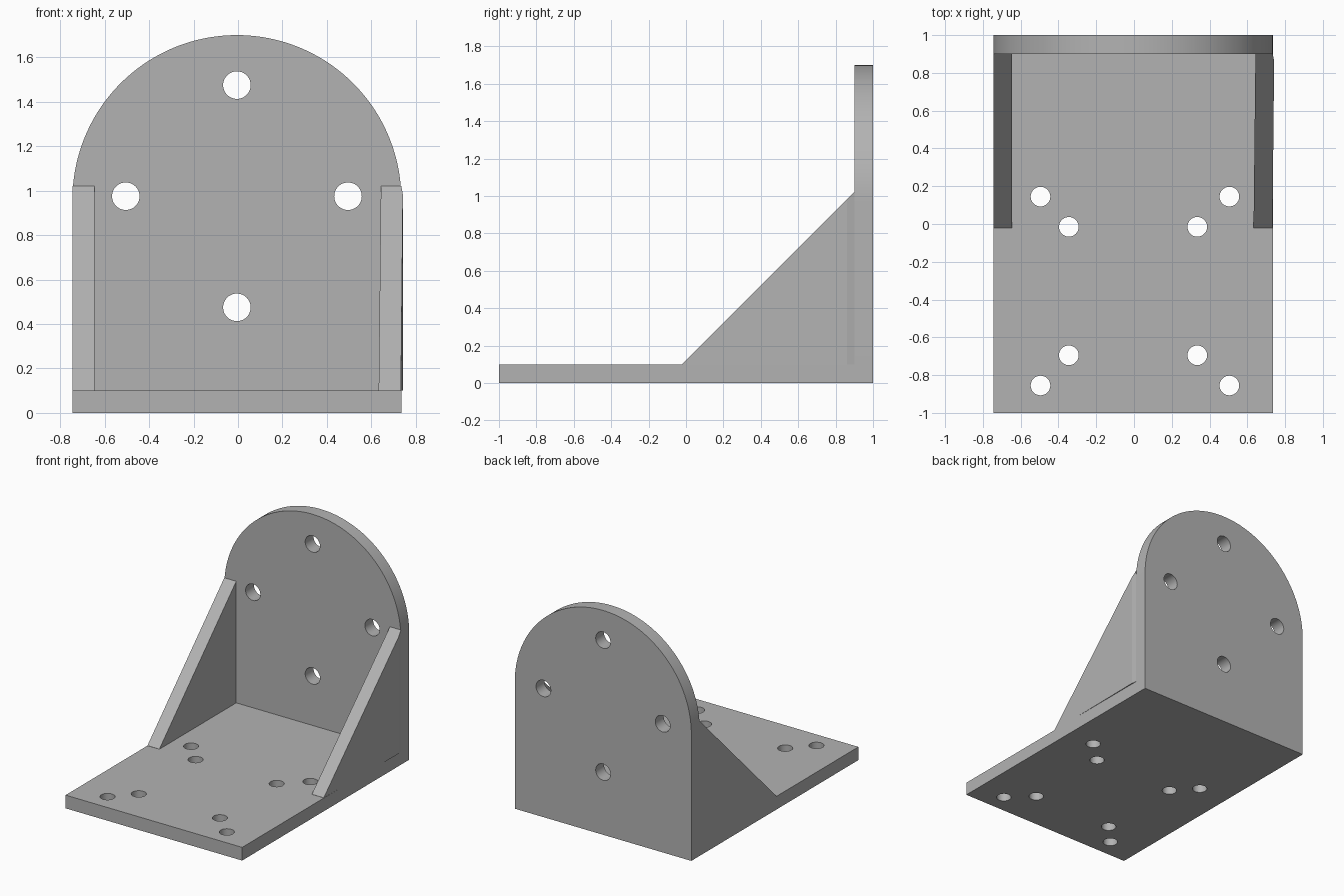
import bpy, bmesh, math
from mathutils import Matrix, Vector

cube = bpy.data.objects.get("Cube")
if cube:
    bpy.data.objects.remove(cube, do_unlink=True)

GREY = (0.45, 0.45, 0.45, 1)
mat = bpy.data.materials.new("plain grey")
mat.use_nodes = True
mat.diffuse_color = GREY
mat.node_tree.nodes["Principled BSDF"].inputs["Base Color"].default_value = GREY

CX, HALF, THICK = -0.005, 0.74, 0.1


def finish(name, bm):
    bmesh.ops.recalc_face_normals(bm, faces=bm.faces)
    mesh = bpy.data.meshes.new(name)
    bm.to_mesh(mesh)
    bm.free()
    mesh.materials.append(mat)
    obj = bpy.data.objects.new(name, mesh)
    bpy.context.collection.objects.link(obj)
    return obj


def prism(points, direction):
    """Extrude a closed outline along a direction."""
    bm = bmesh.new()
    face = bm.faces.new([bm.verts.new(p) for p in points])
    new = bmesh.ops.extrude_face_region(bm, geom=[face])["geom"]
    verts = [v for v in new if isinstance(v, bmesh.types.BMVert)]
    bmesh.ops.translate(bm, verts=verts, vec=direction)
    return bm


def drill(obj, centres, radius, rotation):
    """Cut round through-holes, then shade the result."""
    bm = bmesh.new()
    for c in centres:
        bmesh.ops.create_cone(bm, cap_ends=True, segments=48, radius1=radius,
                              radius2=radius, depth=0.4,
                              matrix=Matrix.Translation(c) @ rotation)
    cutter = finish("hole_cutter", bm)
    cutter.hide_render = True
    mod = obj.modifiers.new("holes", 'BOOLEAN')
    mod.operation, mod.object, mod.solver = 'DIFFERENCE', cutter, 'EXACT'
    bpy.ops.object.select_all(action='DESELECT')
    bpy.context.view_layer.objects.active = obj
    obj.select_set(True)
    bpy.ops.object.modifier_apply(modifier=mod.name)
    bpy.data.objects.remove(cutter, do_unlink=True)
    bpy.ops.object.shade_smooth_by_angle(angle=math.radians(30))


# Base plate with four outer and four inner bolt holes
L, R = CX - HALF, CX + HALF
base = finish("base_plate", prism(
    [(L, -1, 0), (R, -1, 0), (R, 0.9, 0), (L, 0.9, 0)], (0, 0, THICK)))
outer = [(x, y, 0.05) for x in (-0.495, 0.505) for y in (-0.855, 0.145)]
inner = [(x, y, 0.05) for x in (-0.345, 0.335) for y in (-0.695, -0.015)]
drill(base, outer + inner, 0.052, Matrix())

# Upright plate with a round top and four holes in a diamond
arc_z, steps = 0.96, 96
outline = [(L, 0.9, 0), (R, 0.9, 0)]
for i in range(steps + 1):
    a = math.pi * i / steps
    outline.append((CX + HALF * math.cos(a), 0.9, arc_z + HALF * math.sin(a)))
upright = finish("upright_plate", prism(outline, (0, THICK, 0)))
centres = [(CX + 0.5 * dx, 0.95, 0.975 + 0.5 * dz)
           for dx, dz in ((1, 0), (-1, 0), (0, 1), (0, -1))]
drill(upright, centres, 0.062, Matrix.Rotation(math.pi / 2, 4, 'X'))

# Triangular side ribs; the left one sits very slightly askew
plans = {
    "right_rib": [(L, -0.02), (L + THICK, -0.02), (L + THICK, 0.9), (L, 0.9)],
    "left_rib": [(0.633, -0.02), (0.733, -0.02), (0.742, 0.86), (R, 0.9),
                 (0.643, 0.9)],
}
for name, plan in plans.items():
    bm = prism([(x, y, THICK) for x, y in plan], (0, 0, 1.2))
    geom = bm.verts[:] + bm.edges[:] + bm.faces[:]
    cut = bmesh.ops.bisect_plane(bm, geom=geom, plane_co=Vector((0, -0.021, THICK)),
                                 plane_no=Vector((0, -1, 1)), clear_outer=True)
    edges = [e for e in cut["geom_cut"] if isinstance(e, bmesh.types.BMEdge)]
    bmesh.ops.contextual_create(bm, geom=edges)
    finish(name, bm)
